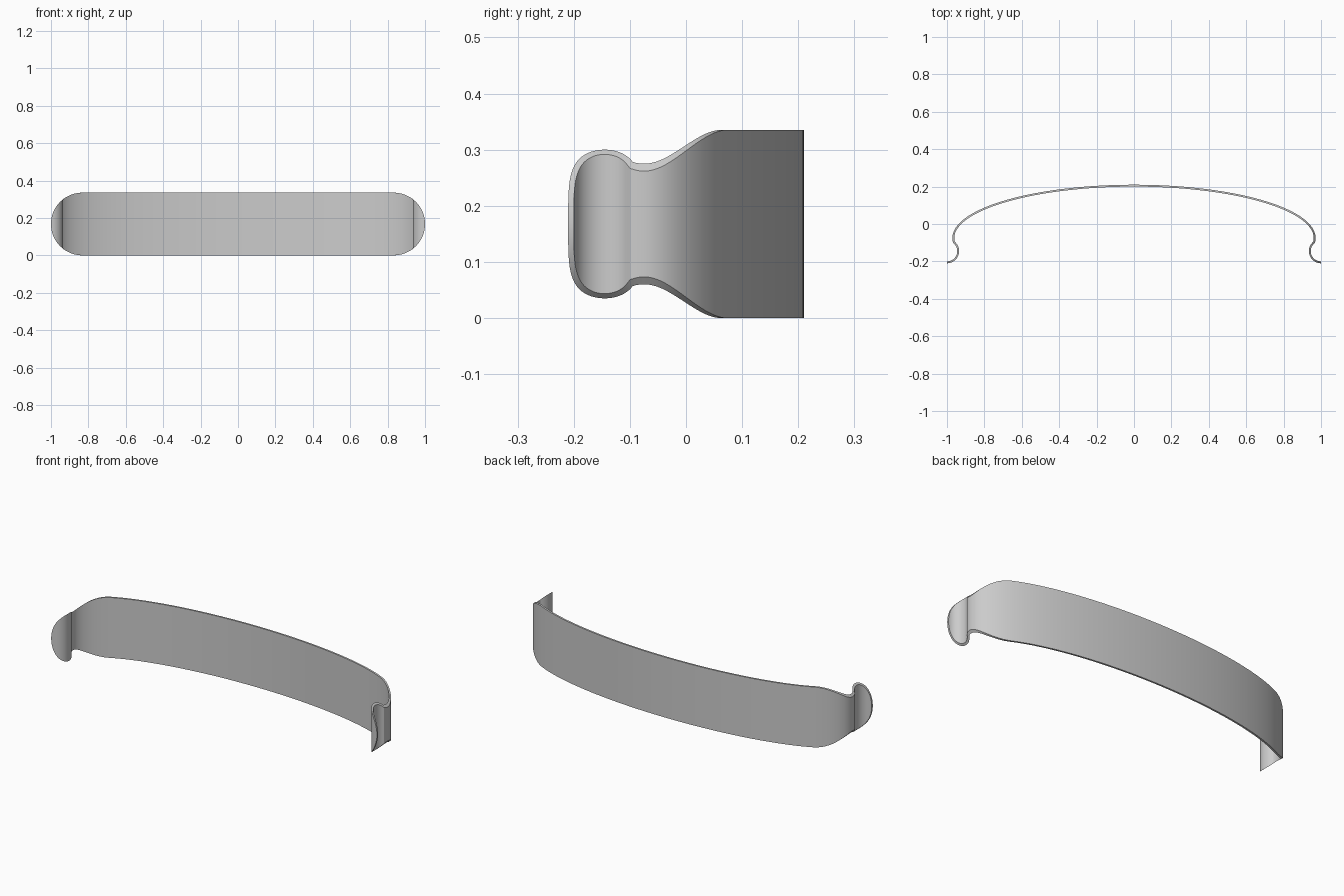
import bpy
import bmesh
from math import sin, cos, pi, sqrt, asin, atan2
from mathutils import Vector

cube = bpy.data.objects.get("Cube")
if cube:
    bpy.data.objects.remove(cube, do_unlink=True)

R = 0.1675            # end radius = half of the band height
HALF_T = 0.005        # half of the sheet thickness
A, B, CY = 0.966, 0.28, -0.075    # long bow: half ellipse
HOOK_R, HOOK_Y = 0.06, -0.145     # hook: arc centred on x = 1


def half_height(x):
    """Stadium-shaped outline across the width."""
    over = max(0.0, abs(x) - (1 - R))
    return sqrt(max(R * R - over * over, 0.00002))


# Plan path of the right-hand half, from the middle to the hook tip
crease_y = -0.097
end = pi / 2 + asin((CY - crease_y) / B)
path = [Vector((A * sin(end * i / 64), CY + B * cos(end * i / 64))) for i in range(65)]
start = atan2(crease_y - HOOK_Y, path[-1].x - 1)
for i in range(1, 41):
    t = 1 - (1 - i / 40) ** 1.6      # denser towards the rounded tip
    a = start + (1.5 * pi - start) * t
    path.append(Vector((1 + HOOK_R * cos(a), HOOK_Y + HOOK_R * sin(a))))
path = [Vector((-p.x, p.y)) for p in reversed(path[1:])] + path

# Sheet: one four-cornered section at each path point, mitred at the creases
bm = bmesh.new()
sections = []
for i, p in enumerate(path):
    before = (p - path[max(i - 1, 0)]).normalized()
    after = (path[min(i + 1, len(path) - 1)] - p).normalized()
    tangent = (before + after).normalized()
    normal = Vector((-tangent.y, tangent.x))
    miter = HALF_T / max(tangent.dot(after if after.length else before), 0.5)
    ring = []
    for side, up in ((1, -1), (1, 1), (-1, 1), (-1, -1)):
        q = p + normal * side * miter
        ring.append(bm.verts.new((q.x, q.y, R + up * half_height(q.x))))
    sections.append(ring)
for r, s in zip(sections, sections[1:]):
    for k in range(4):
        n = (k + 1) % 4
        bm.faces.new((r[k], r[n], s[n], s[k]))
bm.faces.new(sections[0])
bm.faces.new(sections[-1])
bmesh.ops.recalc_face_normals(bm, faces=bm.faces)

mesh = bpy.data.meshes.new("curved_band")
bm.to_mesh(mesh)
bm.free()
band = bpy.data.objects.new("curved_band", mesh)
bpy.context.collection.objects.link(band)

# Plain grey
grey = bpy.data.materials.new("plain_grey")
grey.use_nodes = True
colour = (0.6, 0.6, 0.6, 1)
grey.diffuse_color = colour
grey.node_tree.nodes["Principled BSDF"].inputs["Base Color"].default_value = colour
mesh.materials.append(grey)

bpy.context.view_layer.objects.active = band
band.select_set(True)
bpy.ops.object.shade_smooth_by_angle(angle=pi / 6)
